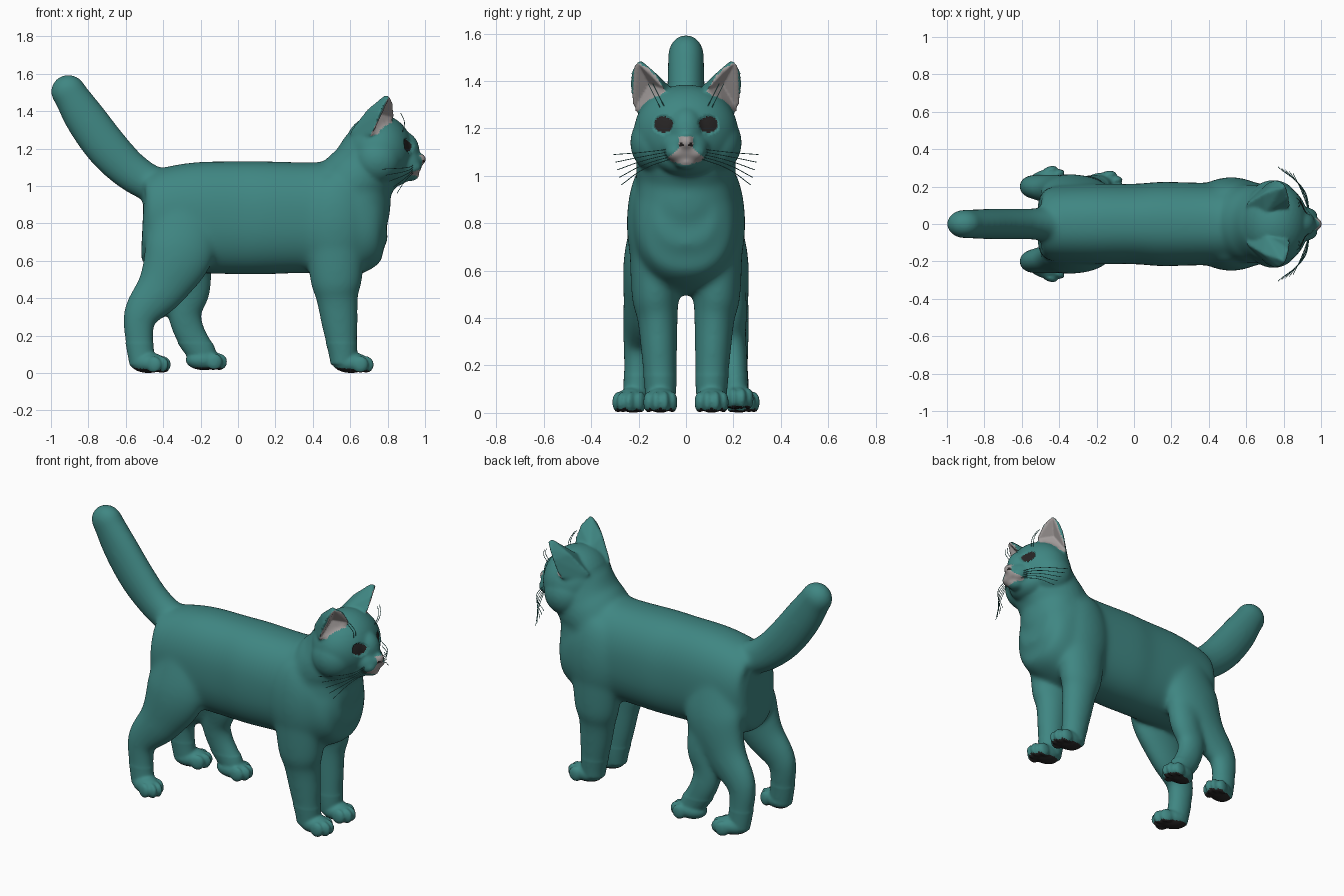
import bpy, bmesh, math
from mathutils import Vector, Matrix

if "Cube" in bpy.data.objects:
    bpy.data.objects.remove(bpy.data.objects["Cube"])


def material(name, col):
    m = bpy.data.materials.new(name)
    m.diffuse_color = (*col, 1)
    m.use_nodes = True
    m.node_tree.nodes["Principled BSDF"].inputs["Base Color"].default_value = m.diffuse_color
    return m


TEAL = material("teal fur", (0.05, 0.24, 0.225))
GREY = material("pinkish grey skin", (0.36, 0.33, 0.325))
DARK = material("near black", (0.02, 0.018, 0.018))

bm = bmesh.new()


def ball(c, r, yaw=0):
    m = (Matrix.Translation(c) @ Matrix.Rotation(yaw, 4, 'Z')
         @ Matrix.Diagonal((r[0], r[1], r[2], 1)))
    bmesh.ops.create_icosphere(bm, subdivisions=4, radius=1, matrix=m)


def tube(path, n=2.0, seg=48):
    """Loft of (x, y, z, radius in the xz plane, radius in y) sections."""
    pts = [Vector(p[:3]) for p in path]
    rings = []
    for i, p in enumerate(path):
        t = (pts[min(i + 1, len(pts) - 1)] - pts[max(i - 1, 0)]).normalized()
        side = Vector((0, 1, 0))
        side = (side - t * side.dot(t)).normalized()
        nor = t.cross(side)
        ring = []
        for k in range(seg):
            a = 2 * math.pi * k / seg
            c, s = math.cos(a), math.sin(a)
            c = math.copysign(abs(c) ** (2 / n), c)
            s = math.copysign(abs(s) ** (2 / n), s)
            ring.append(bm.verts.new(pts[i] + nor * (p[3] * c) + side * (p[4] * s)))
        rings.append(ring)
    for r0, r1 in zip(rings, rings[1:]):
        for k in range(seg):
            j = (k + 1) % seg
            bm.faces.new((r0[k], r0[j], r1[j], r1[k]))
    bm.faces.new(rings[0][::-1])
    bm.faces.new(rings[-1])


def smooth_path(path, steps=5):
    """Catmull-Rom subdivision of a section list."""
    out = []
    for i in range(len(path) - 1):
        q = [path[max(i - 1, 0)], path[i], path[i + 1], path[min(i + 2, len(path) - 1)]]
        for k in range(steps):
            t = k / steps
            out.append([0.5 * (2 * b + (c - a) * t + (2 * a - 5 * b + 4 * c - d) * t * t
                               + (3 * b - a - 3 * c + d) * t ** 3) for a, b, c, d in zip(*q)])
    return out + [path[-1]]


def limb(path, s=1, n=2.0):
    tube(smooth_path([(x, s * y, z, a, b) for x, y, z, a, b in path]), n)


def paw(x, y, z, s, yaw=0):
    """Rounded foot with four toes pointing along +x turned by yaw."""
    rot = Matrix.Rotation(s * yaw, 3, 'Z')
    ball((x, s * y, z + 0.055), (0.1, 0.066, 0.055), s * yaw)
    for dx, dy in ((0.05, -0.05), (0.08, -0.018), (0.08, 0.018), (0.05, 0.05)):
        o = rot @ Vector((dx, dy, 0))
        ball((x + o.x, s * y + o.y, z + 0.045), (0.042, 0.022, 0.045), s * yaw)


# torso
limb([(-0.51, 0, 0.8, 0.18, 0.13), (-0.48, 0, 0.8, 0.245, 0.18), (-0.4, 0, 0.81, 0.28, 0.205),
      (-0.22, 0, 0.83, 0.297, 0.215), (0, 0, 0.83, 0.302, 0.215), (0.15, 0, 0.83, 0.302, 0.225),
      (0.4, 0, 0.83, 0.297, 0.22), (0.55, 0, 0.82, 0.325, 0.225), (0.66, 0, 0.82, 0.28, 0.22),
      (0.74, 0, 0.835, 0.205, 0.185), (0.79, 0, 0.84, 0.13, 0.12)], n=2.3)
# chest and neck
ball((0.645, 0, 0.91), (0.172, 0.205, 0.25))
limb([(0.50, 0, 0.85, 0.2, 0.2), (0.62, 0, 1.01, 0.2, 0.21), (0.68, 0, 1.09, 0.188, 0.205),
      (0.73, 0, 1.2, 0.172, 0.19)])
# tail
limb([(-0.34, 0, 0.97, 0.11, 0.1), (-0.46, 0, 1.01, 0.1, 0.09), (-0.58, 0, 1.085, 0.107, 0.082),
      (-0.70, 0, 1.205, 0.116, 0.082), (-0.815, 0, 1.36, 0.112, 0.08), (-0.9, 0, 1.495, 0.093, 0.077)])
ball((-0.907, 0, 1.505), (0.096, 0.078, 0.093))

# skull, muzzle, nose bridge, jaw, chin
ball((0.75, 0, 1.185), (0.185, 0.22, 0.2))
ball((0.89, 0, 1.12), (0.095, 0.10, 0.078))
ball((0.875, 0, 1.19), (0.095, 0.08, 0.105))
ball((0.967, 0, 1.143), (0.041, 0.034, 0.034))
ball((0.82, 0, 1.085), (0.11, 0.13, 0.09))
ball((0.92, 0, 1.06), (0.05, 0.05, 0.035))

EAR = [Vector(v) for v in ((0.715, 0.222, 1.27), (0.835, 0.09, 1.365), (0.812, 0.207, 1.48))]
EA, EB, ET = EAR
EN = (EB - EA).cross(ET - EA)
EOUT = -EN.normalized()

for s in (1, -1):
    # cheeks, whisker pads, shoulders
    ball((0.745, s * 0.12, 1.14), (0.13, 0.115, 0.13))
    ball((0.93, s * 0.04, 1.1), (0.053, 0.047, 0.04))
    ball((0.52, s * 0.145, 0.8), (0.18, 0.105, 0.27))
    # ear wedge with bowed edges
    pts = EAR + [ET - EOUT * 0.03, Vector((0.59, 0.1, 1.28)), Vector((0.70, 0.05, 1.36)),
                 (EA + ET) / 2 + Vector((-0.008, 0.024, 0.012)),
                 (EA + ET * 3) / 4 + Vector((-0.008, 0.022, 0.012)),
                 (EB + ET) / 2 + Vector((0.006, -0.012, 0.02)),
                 Vector((0.69, 0.16, 1.41)), Vector((0.65, 0.14, 1.25))]
    vs = [bm.verts.new((p.x, s * p.y, p.z)) for p in pts]
    bmesh.ops.convex_hull(bm, input=vs)
    # front leg
    limb([(0.52, 0.14, 0.75, 0.16, 0.1), (0.525, 0.13, 0.5, 0.14, 0.1),
          (0.53, 0.12, 0.4, 0.113, 0.086), (0.545, 0.113, 0.25, 0.096, 0.076),
          (0.56, 0.108, 0.12, 0.078, 0.068), (0.565, 0.108, 0.05, 0.07, 0.062)], s)
    paw(0.605, 0.108, 0, s)
    # hind leg
    limb([(-0.3, 0.13, 0.9, 0.15, 0.07), (-0.31, 0.165, 0.67, 0.19, 0.095),
          (-0.4, 0.18, 0.47, 0.14, 0.084), (-0.5, 0.195, 0.345, 0.105, 0.07),
          (-0.53, 0.2, 0.27, 0.086, 0.064), (-0.525, 0.205, 0.15, 0.074, 0.058),
          (-0.51, 0.21, 0.05, 0.07, 0.056)], s)
    paw(-0.48, 0.222, 0, s, 0.35)

# extra hind leg, stepping forward on the far side only
limb([(-0.28, 0.15, 0.62, 0.14, 0.09), (-0.25, 0.18, 0.45, 0.105, 0.078),
      (-0.285, 0.19, 0.33, 0.092, 0.064), (-0.26, 0.2, 0.22, 0.084, 0.06),
      (-0.2, 0.205, 0.12, 0.077, 0.056), (-0.17, 0.21, 0.065, 0.065, 0.055)])
paw(-0.18, 0.208, 0.015, 1, 0.1)

# fuse everything into one skin
mesh = bpy.data.meshes.new("cat_body")
bm.to_mesh(mesh)
bm.free()
body = bpy.data.objects.new("cat_body", mesh)
bpy.context.collection.objects.link(body)


def bake():
    dg = bpy.context.evaluated_depsgraph_get()
    new = bpy.data.meshes.new_from_object(body.evaluated_get(dg))
    body.modifiers.clear()
    body.data = new
    return new


def soften(iterations, group=""):
    mod = body.modifiers.new("soften", 'SMOOTH')
    mod.factor, mod.iterations, mod.vertex_group = 0.5, iterations, group


rem = body.modifiers.new("fuse", 'REMESH')
rem.mode = 'VOXEL'
rem.voxel_size = 0.008
soften(6)
skin = bake()
# blend the creases of trunk and limbs strongly, the face lightly
trunk = [v.index for v in skin.vertices
         if v.co.z > 0.16 and (v.co.z < 1.0 or v.co.x < 0.6)]
face = [v.index for v in skin.vertices if 1.0 <= v.co.z < 1.3 and v.co.x >= 0.6]
grp = body.vertex_groups.new(name="blend")
grp.add(trunk, 1.0, 'REPLACE')
grp.add(face, 0.2, 'REPLACE')
soften(70, "blend")
skin = bake()
skin.materials.clear()
for m in (TEAL, GREY, DARK):
    skin.materials.append(m)


def ear_weights(p):
    k = EN.length_squared
    return (EN.dot((ET - EB).cross(p - EB)) / k, EN.dot((EA - ET).cross(p - ET)) / k,
            EN.dot((EB - EA).cross(p - EA)) / k)


def colour(c, n):
    """0 fur, 1 skin, 2 dark, 3 inner ear."""
    y, z = abs(c.y), c.z
    if z < 0.03 and n.z < -0.65:                                    # paw pads
        return 2
    if c.x > 0.8 and n.x > 0.05:
        if ((y - 0.095) / 0.04) ** 2 + ((z - 1.217) / 0.034) ** 2 < 1:    # eyes
            return 2
        if c.x > 0.92:
            if ((y - 0.02) / 0.010) ** 2 + ((z - 1.132) / 0.007) ** 2 < 1:    # nostrils
                return 2
            if 1.045 + 0.25 * y < z < 1.167 and y < 0.031 + 1.2 * max(0, 1.115 - z):
                return 1                                            # nose and lips
    if c.x > 0.66 and z > 1.25:
        p = Vector((c.x, y, z))
        nn = Vector((n.x, n.y if c.y > 0 else -n.y, n.z))
        if abs((p - EA).dot(EOUT)) < 0.03 and nn.dot(EOUT) > 0.5 and min(ear_weights(p)) > -0.06:
            return 3
    return 0


# colour faces, hollow the ears, sink the eyes
hollow, sunk = set(), set()
for f in skin.polygons:
    k = colour(f.center, f.normal)
    if k == 3:
        hollow.update(f.vertices)
    elif k == 2 and f.center.z > 1.17:
        sunk.update(f.vertices)
    f.material_index = 1 if k == 3 else k
    f.use_smooth = True
for i in hollow:
    v = skin.vertices[i]
    s = 1 if v.co.y > 0 else -1
    d = max(0, min(ear_weights(Vector((v.co.x, abs(v.co.y), v.co.z))))) * 0.12
    v.co -= Vector((EOUT.x, s * EOUT.y, EOUT.z)) * d
for i in sunk:
    skin.vertices[i].co.x -= 0.01


# whiskers and brow hairs
def hairs(name, strands):
    cu = bpy.data.curves.new(name, 'CURVE')
    cu.dimensions = '3D'
    cu.bevel_depth = 0.0018
    cu.bevel_resolution = 1
    cu.resolution_u = 6
    for strand in strands:
        for s in (1, -1):
            sp = cu.splines.new('BEZIER')
            sp.bezier_points.add(2)
            for bp, p in zip(sp.bezier_points, strand):
                bp.co = (p[0], s * p[1], p[2])
                bp.handle_left_type = bp.handle_right_type = 'AUTO'
    cu.materials.append(TEAL)
    bpy.context.collection.objects.link(bpy.data.objects.new(name, cu))


hairs("whiskers", [((0.94, 0.055, 1.115 - 0.01 * i), (0.91 - 0.004 * i, 0.18, 1.1 - 0.018 * i),
                    (0.77 + 0.02 * i, 0.305 - 0.008 * i, 1.09 - 0.032 * i)) for i in range(5)])
hairs("brow_hairs", [((0.88, 0.09 + d, 1.29), (0.89, 0.115 + d, 1.34), (0.87, 0.14 + d, 1.39))
                     for d in (0, 0.02)])
